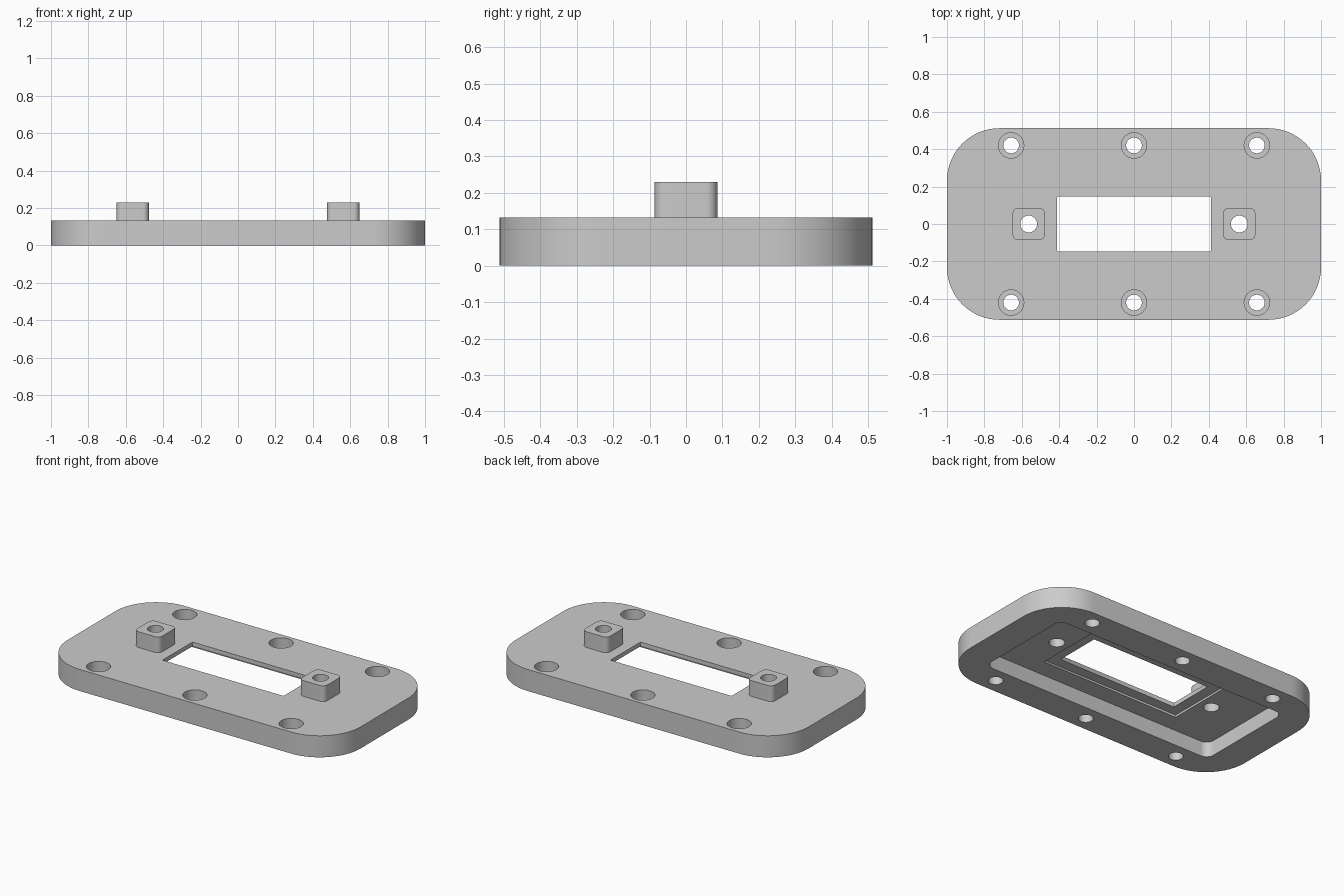
import bpy, bmesh, math

if "Cube" in bpy.data.objects:
    bpy.data.objects.remove(bpy.data.objects["Cube"])

grey = bpy.data.materials.new("light grey")
grey.use_nodes = True
colour = (0.6, 0.6, 0.6, 1)
grey.diffuse_color = colour
grey.node_tree.nodes["Principled BSDF"].inputs["Base Color"].default_value = colour

TOP = 0.133        # top face of the plate
CEILING = 0.094    # roof of the underside pocket


def prism(name, hx, hy, radius, z0, z1, cx=0, cy=0, steps=16):
    """Upright block with rounded corners; hx = hy = radius gives a cylinder."""
    bm = bmesh.new()
    ring = []
    for corner, (sx, sy) in enumerate([(1, 1), (-1, 1), (-1, -1), (1, -1)]):
        for i in range(steps + 1):
            a = (corner + i / steps) * math.pi / 2
            ring.append(bm.verts.new((cx + sx * (hx - radius) + radius * math.cos(a),
                                      cy + sy * (hy - radius) + radius * math.sin(a), z0)))
    bmesh.ops.remove_doubles(bm, verts=ring, dist=1e-5)
    face = bm.faces.new(bm.verts)
    up = bmesh.ops.extrude_face_region(bm, geom=[face])["geom"]
    bmesh.ops.translate(bm, vec=(0, 0, z1 - z0),
                        verts=[v for v in up if isinstance(v, bmesh.types.BMVert)])
    bmesh.ops.recalc_face_normals(bm, faces=bm.faces)
    mesh = bpy.data.meshes.new(name)
    bm.to_mesh(mesh)
    bm.free()
    mesh.materials.append(grey)
    obj = bpy.data.objects.new(name, mesh)
    bpy.context.collection.objects.link(obj)
    return obj


def hole(radius, x, y, z0, z1):
    return prism("hole_cutter", radius, radius, radius, z0, z1, x, y, 10)


def cut(obj, cutters):
    """Subtract every cutter, then remove it."""
    bpy.context.view_layer.objects.active = obj
    for cutter in cutters:
        mod = obj.modifiers.new("cut", "BOOLEAN")
        mod.operation, mod.solver, mod.object = "DIFFERENCE", "EXACT", cutter
        bpy.ops.object.modifier_apply(modifier=mod.name)
        bpy.data.objects.remove(cutter)


# Plate with underside pocket, shallow recess and window
plate = prism("plate", 1, 0.512, 0.28, 0, TOP)
cutters = [
    prism("pocket_cutter", 0.81, 0.325, 0.05, -0.1, CEILING, steps=8),
    prism("recess_cutter", 0.48, 0.21, 0.005, 0.05, CEILING + 0.013, steps=2),
    prism("window_cutter", 0.413, 0.146, 0.005, 0.02, 0.3, steps=2),
]

# Counterbored screw holes along both long edges
for x in (-0.657, 0, 0.657):
    for y in (-0.42, 0.42):
        cutters += [hole(0.042, x, y, -0.1, 0.3), hole(0.068, x, y, 0.05, 0.3)]

# Holes below the mounting posts
POST_X = 0.563
cutters += [hole(0.045, side * POST_X, 0, 0.02, 0.3) for side in (-1, 1)]
cut(plate, cutters)

# Drilled mounting posts beside the window
parts = [plate]
for side, label in ((1, "left"), (-1, "right")):
    post = prism(label + "_post", 0.086, 0.086, 0.03, TOP, 0.23, side * POST_X, steps=8)
    cut(post, [hole(0.045, side * POST_X, 0, 0.05, 0.3)])
    parts.append(post)

# Smooth curved walls, crisp edges
bpy.ops.object.select_all(action="DESELECT")
for obj in parts:
    obj.select_set(True)
bpy.context.view_layer.objects.active = plate
bpy.ops.object.shade_smooth_by_angle(angle=math.radians(30))
